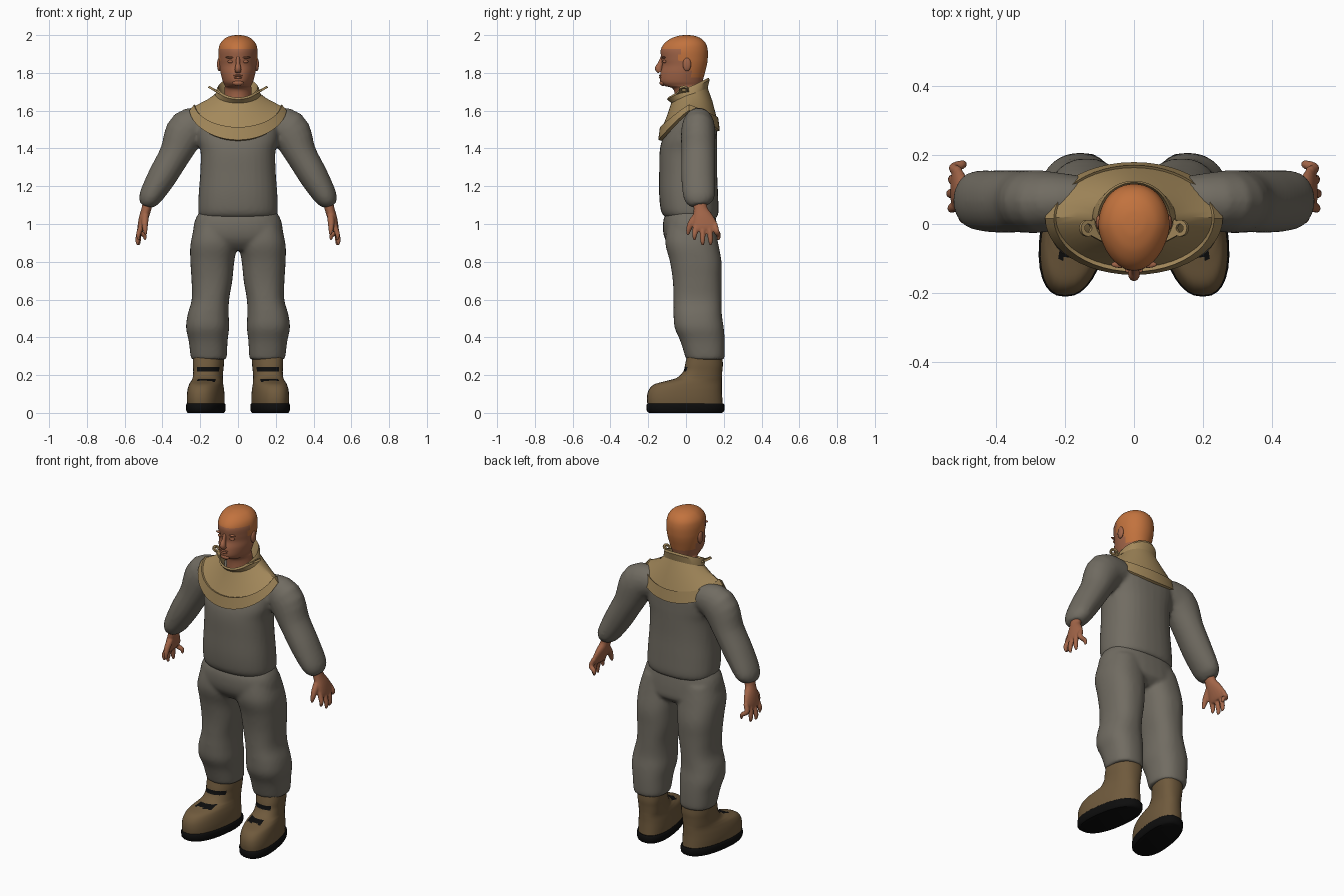
import bpy, bmesh
from math import sin, cos, pi, radians
from mathutils import Vector, Matrix

old = bpy.data.objects.get("Cube")
if old:
    bpy.data.objects.remove(old, do_unlink=True)


def material(name, rgb):
    m = bpy.data.materials.new(name)
    m.use_nodes = True
    m.diffuse_color = (*rgb, 1)
    m.node_tree.nodes["Principled BSDF"].inputs["Base Color"].default_value = (*rgb, 1)
    return m


CLOTH = material("grey cloth", (.165, .15, .122))
SKIN = material("skin", (.36, .13, .065))
HAIR = material("ginger hair", (.54, .17, .048))
COLLAR = material("tan collar", (.37, .25, .105))
LEATHER = material("brown leather", (.16, .102, .046))
RUBBER = material("black rubber", (.004, .004, .004))


def spline(rows, k):
    """Catmull-Rom resampling of a list of number rows."""
    p = [rows[0]] + list(rows) + [rows[-1]]
    out = []
    for i in range(1, len(p) - 2):
        for j in range(k):
            t = j / k
            out.append([.5 * (2 * b + (c - a) * t + (2 * a - 5 * b + 4 * c - d) * t * t
                              + (3 * b - a - 3 * c + d) * t ** 3)
                        for a, b, c, d in zip(*p[i - 1:i + 3])])
    return out + [list(rows[-1])]


def soft(v, e):
    return abs(v) ** e * (1 if v > 0 else -1)


def stack(rows, k=4, n=32, e=.85, egg=0, splay=0):
    """Level sections: z, centre x, front y, back y, half width."""
    rings = []
    for z, cx, yf, yb, rx in spline(rows, k):
        ring = []
        for i in range(n):
            c, s = soft(cos(2 * pi * i / n), e), soft(sin(2 * pi * i / n), e)
            y = (yf + yb) / 2 + (yb - yf) / 2 * s
            ring.append(Vector((cx + rx * c * (1 + egg * min(s, 0)) - splay * y, y, z)))
        rings.append(ring)
    return rings


def tube(rows, k=4, n=20):
    """Sections across a path: x, y, z, half thickness, half depth in y."""
    pts = spline(rows, k)
    rings = []
    for i, (x, y, z, a, b) in enumerate(pts):
        t = Vector(pts[min(i + 1, len(pts) - 1)][:3]) - Vector(pts[max(i - 1, 0)][:3])
        v = t.cross(Vector((0, 1, 0))).normalized()
        w = v.cross(t).normalized()
        rings.append([Vector((x, y, z)) + v * a * cos(2 * pi * j / n) + w * b * sin(2 * pi * j / n)
                      for j in range(n)])
    return rings


def flip(rings, s):
    return [[Vector((p.x * s, p.y, p.z)) for p in r] for r in rings]


def finish(name, bm, mats, rule=None, angle=40):
    bmesh.ops.recalc_face_normals(bm, faces=bm.faces)
    if rule:
        for f in bm.faces:
            f.material_index = rule(f.calc_center_median())
    me = bpy.data.meshes.new(name)
    bm.to_mesh(me)
    bm.free()
    for m in mats:
        me.materials.append(m)
    ob = bpy.data.objects.new(name, me)
    bpy.context.collection.objects.link(ob)
    bpy.ops.object.select_all(action='DESELECT')
    ob.select_set(True)
    bpy.context.view_layer.objects.active = ob
    bpy.ops.object.shade_smooth_by_angle(angle=radians(angle))
    return ob


def skin(name, shells, mats, rule=None, caps=True, angle=40):
    bm = bmesh.new()
    for rings in shells:
        vs = [[bm.verts.new(p) for p in r] for r in rings]
        n = len(vs[0])
        for a, b in zip(vs, vs[1:]):
            for i in range(n):
                bm.faces.new((a[i], a[(i + 1) % n], b[(i + 1) % n], b[i]))
        if caps:
            bm.faces.new(vs[0])
            bm.faces.new(vs[-1])
    return finish(name, bm, mats, rule, angle)


def fuse(ob, voxel, smooth):
    """Blend overlapping shells into one soft surface."""
    r = ob.modifiers.new("Fuse", 'REMESH')
    r.mode, r.voxel_size, r.use_smooth_shade = 'VOXEL', voxel, True
    s = ob.modifiers.new("Soften", 'SMOOTH')
    s.factor, s.iterations = .5, smooth


def ball(name, loc, scale, mat):
    bm = bmesh.new()
    bmesh.ops.create_uvsphere(bm, u_segments=16, v_segments=10, radius=1,
                              matrix=Matrix.Translation(loc) @ Matrix.Diagonal((*scale, 1)))
    return finish(name, bm, [mat], angle=80)


# Jumper: torso and both sleeves
torso = stack([(1.03, 0, -.1, .16, .195), (1.06, 0, -.13, .172, .21), (1.15, 0, -.142, .17, .209),
               (1.27, 0, -.142, .165, .2), (1.38, 0, -.14, .165, .198), (1.45, 0, -.125, .165, .213),
               (1.53, 0, -.09, .16, .21), (1.6, 0, -.06, .13, .16), (1.64, 0, -.03, .11, .1)])
sleeve = tube([(.15, .07, 1.53, .08, .07), (.265, .065, 1.5, .108, .09), (.333, .065, 1.37, .084, .09),
               (.405, .065, 1.245, .076, .09), (.466, .07, 1.14, .06, .082), (.482, .075, 1.098, .036, .05)])
fuse(skin("jumper", [torso, sleeve, flip(sleeve, -1)], [CLOTH]), .011, 4)

# Trousers: hips and both legs
hips = stack([(1.07, 0, -.1, .15, .2), (1.02, 0, -.12, .16, .228), (.95, 0, -.12, .168, .24),
              (.9, 0, -.1, .165, .235), (.86, 0, -.06, .12, .15)])
leg = stack([(1, .115, -.1, .15, .11), (.9, .127, -.11, .17, .124), (.8, .136, -.085, .188, .116),
             (.7, .138, -.07, .188, .108), (.6, .146, -.066, .188, .099), (.52, .158, -.066, .19, .109),
             (.45, .161, -.06, .2, .114), (.38, .158, -.03, .205, .103), (.3, .155, -.005, .205, .096),
             (.283, .155, .002, .198, .09)])
fuse(skin("trousers", [hips, leg, flip(leg, -1)], [CLOTH]), .011, 4)


# Boots: leather uppers with black straps, over rubber soles
def strap(c):
    x = abs(abs(c.x) - .16 + .14 * c.y)
    upper = .222 < c.z < .243 and c.y < .06 and x < .055
    lower = .166 < c.z < .181 and -.1 < c.y < .03 and x < .05
    return int(upper or lower)


boot = stack([(.035, .17, -.203, .195, .092), (.08, .17, -.207, .192, .094), (.12, .17, -.198, .19, .091),
              (.15, .17, -.17, .19, .085), (.168, .17, -.11, .19, .08), (.185, .17, -.05, .19, .077),
              (.22, .17, -.014, .192, .077), (.26, .17, -.004, .195, .08), (.32, .17, .01, .19, .08)],
             k=5, splay=.14)
sole = stack([(0, .17, -.195, .19, .09), (.012, .17, -.208, .203, .097),
              (.04, .17, -.21, .204, .099), (.05, .17, -.203, .198, .094)], k=2, splay=.14)
for s, side in ((1, "left"), (-1, "right")):
    skin(side + "_boot", [flip(boot, s)], [LEATHER, RUBBER], strap)
    skin(side + "_sole", [flip(sole, s)], [RUBBER])

# Hands: palm, four fingers and thumb
palm = tube([(.474, .075, 1.13, .028, .036), (.485, .077, 1.08, .026, .037), (.5, .09, 1.03, .025, .055),
             (.512, .102, .985, .02, .066), (.516, .105, .965, .014, .06)])
hand = [palm]
for y0, y1, x1, tip in ((.052, .045, .528, .915), (.088, .088, .532, .888),
                        (.122, .13, .526, .89), (.152, .172, .496, .915)):
    hand.append(tube([(.508, y0, 1, .014, .015), (.522, (y0 + y1) / 2, .96, .014, .015),
                      (x1, y1, tip + .025, .012, .013), (x1 - .004, y1, tip, .006, .007)], n=12))
hand.append(tube([(.49, .06, 1.05, .018, .018), (.493, .03, 1.01, .018, .018),
                  (.492, .014, .97, .013, .014), (.488, .01, .942, .006, .007)], n=12))
for s, side in ((1, "left"), (-1, "right")):
    fuse(skin(side + "_hand", [flip(h, s) for h in hand], [SKIN]), .005, 2)


# Head with cropped hair
def hair(c):
    return int(c.z > 1.928 or (c.y > -.035 and c.z > 1.86) or (c.y > .025 and c.z > 1.775))


head = stack([(1.62, 0, -.06, .08, .075), (1.71, 0, -.065, .082, .072), (1.732, 0, -.115, .083, .07),
              (1.755, 0, -.136, .088, .08), (1.8, 0, -.135, .1, .092), (1.84, 0, -.126, .11, .098),
              (1.875, 0, -.13, .115, .102), (1.92, 0, -.134, .115, .103), (1.955, 0, -.115, .105, .094),
              (1.982, 0, -.08, .08, .07), (1.996, 0, -.04, .045, .038), (2, 0, -.01, .015, .01)],
             k=6, n=48, e=.95, egg=.18)
skin("head", [head], [SKIN, HAIR], hair, angle=60)
skin("nose", [tube([(0, -.124, 1.885, .009, .01), (0, -.135, 1.85, .011, .014),
                    (0, -.145, 1.822, .017, .02), (0, -.136, 1.806, .016, .012)], n=14)], [SKIN])
ball("upper_lip", (0, -.135, 1.786, ), (.026, .009, .005), SKIN)
ball("lower_lip", (0, -.135, 1.775), (.022, .008, .006), SKIN)
ball("chin", (0, -.122, 1.747), (.03, .018, .016), SKIN)
for s, side in ((1, "left"), (-1, "right")):
    ball(side + "_ear", (s * .1, .005, 1.845), (.011, .022, .036), SKIN)
    ball(side + "_eyelid", (s * .038, -.112, 1.86), (.017, .012, .009), SKIN)
    ball(side + "_brow", (s * .04, -.117, 1.882), (.026, .01, .006), SKIN)


# Collar: half width, front y, back y, then height at front, side and back
def collar_ring(rx, yf, yb, zf, zs, zb, n=48):
    ring = []
    for i in range(n):
        c, s = cos(2 * pi * i / n), sin(2 * pi * i / n)
        z = zs + ((zf if s < 0 else zb) - zs) * abs(s) ** 1.15
        ring.append(Vector((rx * c, (yf + yb) / 2 + (yb - yf) / 2 * s, z)))
    return ring


profile = [(.085, -.065, .09, 1.64, 1.66, 1.68), (.105, -.095, .12, 1.67, 1.725, 1.775),
           (.113, -.1, .125, 1.66, 1.713, 1.763), (.12, -.078, .115, 1.64, 1.685, 1.72),
           (.165, -.098, .14, 1.58, 1.657, 1.65), (.226, -.126, .163, 1.51, 1.626, 1.56),
           (.232, -.138, .17, 1.513, 1.632, 1.565), (.257, -.147, .179, 1.445, 1.602, 1.495),
           (.238, -.128, .163, 1.44, 1.588, 1.49)]
skin("collar", [[collar_ring(*r) for r in profile]], [COLLAR], caps=False, angle=30)

# Fastening tabs with an eyelet on each side of the collar
for s, side in ((1, "left"), (-1, "right")):
    place = Matrix.Translation((s * .135, -.012, 1.715)) @ Matrix.Rotation(s * radians(-30), 4, 'Y')
    rings = [[place @ Vector((r * cos(a) * s, r * sin(a), h)) for a in [2 * pi * i / 20 for i in range(20)]]
             for r, h in ((.012, -.006), (.024, -.006), (.024, .006), (.012, .006), (.012, -.006))]
    skin(side + "_eyelet", [rings], [COLLAR], caps=False)
    tab = [[place @ Vector((s * x, y * w, z)) for y, z in ((-1, -.005), (1, -.005), (1, .005), (-1, .005))]
           for x, w in ((-.05, .04), (-.012, .022))]
    skin(side + "_tab", [tab], [COLLAR])
